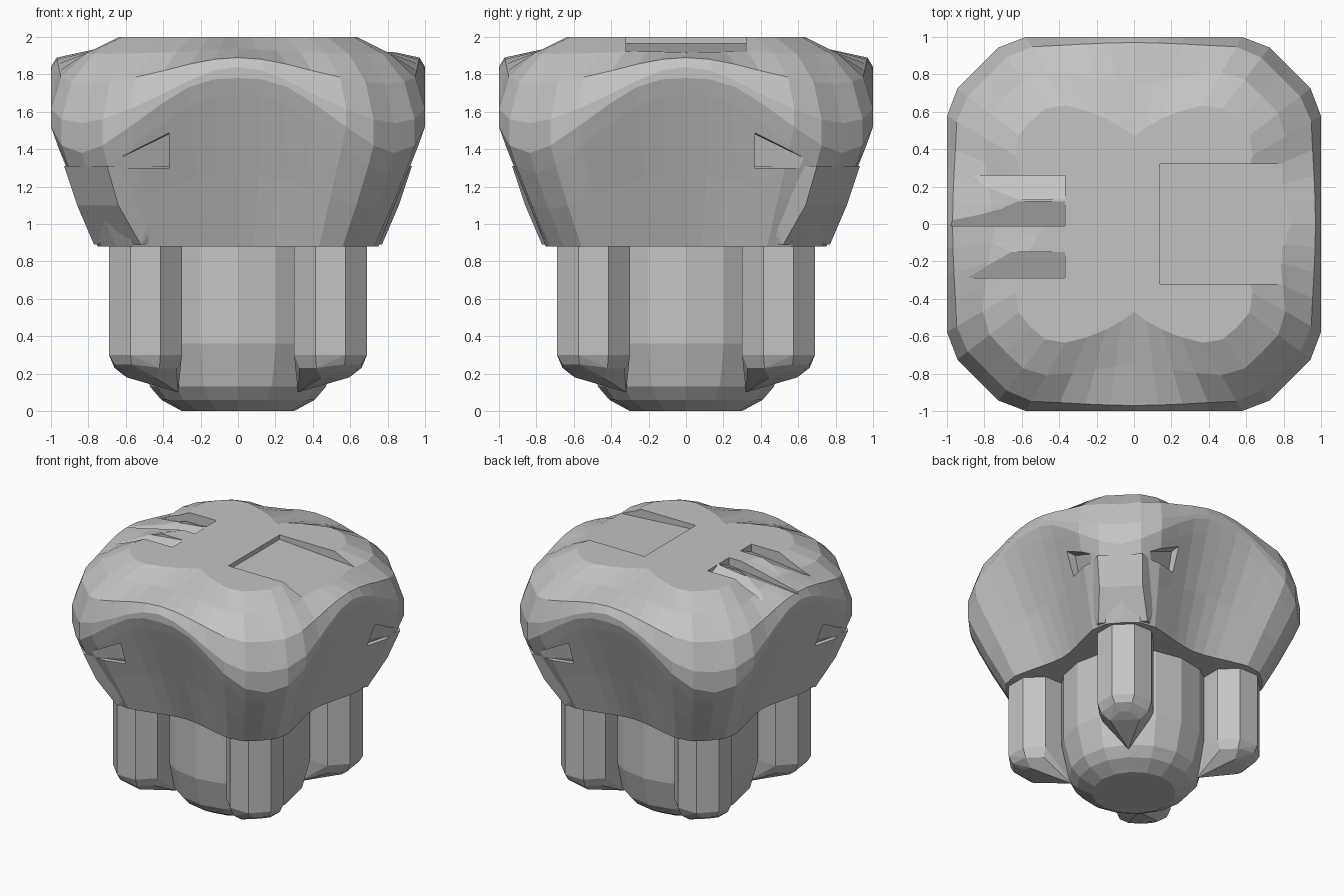
import bpy, bmesh
from math import sin, cos, tau

cube = bpy.data.objects.get("Cube")
if cube:
    bpy.data.objects.remove(cube)

grey = bpy.data.materials.new("plain grey")
grey.use_nodes = True
tone = (0.55, 0.55, 0.55, 1)
grey.diffuse_color = tone
grey.node_tree.nodes["Principled BSDF"].inputs["Base Color"].default_value = tone


def finish(bm, name):
    bmesh.ops.recalc_face_normals(bm, faces=bm.faces)
    mesh = bpy.data.meshes.new(name)
    bm.to_mesh(mesh)
    bm.free()
    mesh.materials.append(grey)
    obj = bpy.data.objects.new(name, mesh)
    bpy.context.collection.objects.link(obj)
    return obj


def hull(name, points):
    bm = bmesh.new()
    for p in points:
        bm.verts.new(p)
    bmesh.ops.convex_hull(bm, input=bm.verts)
    loose = [v for v in bm.verts if not v.link_faces]
    bmesh.ops.delete(bm, geom=loose, context='VERTS')
    return finish(bm, name)


def carve(target, cutter):
    mod = target.modifiers.new("carve", 'BOOLEAN')
    mod.operation = 'DIFFERENCE'
    mod.solver = 'EXACT'
    mod.object = cutter
    cutter.hide_render = True
    bpy.context.view_layer.objects.active = target
    bpy.ops.object.modifier_apply(modifier=mod.name)
    bpy.data.objects.remove(cutter)


def octagon(a):
    c, s = abs(cos(a)), abs(sin(a))
    return min(1 / max(c, s), 1.67 / (c + s), 1.19)


# Cap: rings blended between the recessed sides and the drooping corner lobes
# each level: side reach, side height, corner reach, corner height, blend power
levels = [(0.66, 0.88, 0.78, 0.88, 2), (0.81, 1.27, 0.88, 1.08, 3),
          (0.97, 1.69, 0.96, 1.27, 3), (1.0, 1.78, 1.0, 1.38, 3),
          (1.0, 1.84, 1.0, 1.54, 2), (0.97, 1.89, 0.94, 1.75, 2),
          (0.74, 1.94, 0.82, 1.91, 1), (0.47, 2.0, 0.66, 2.0, 1)]
SEG = 48
bm = bmesh.new()
rings = []
for fs, zs, fc, zc, power in levels:
    ring = []
    for i in range(SEG):
        a = tau * i / SEG
        w = abs(sin(2 * a)) ** power
        r = octagon(a) * (fs + (fc - fs) * w)
        ring.append(bm.verts.new((r * cos(a), r * sin(a), zs + (zc - zs) * w)))
    rings.append(ring)
for low, high in zip(rings, rings[1:]):
    for i in range(SEG):
        j = (i + 1) % SEG
        bm.faces.new((low[i], low[j], high[j], high[i]))
bm.faces.new(rings[0][::-1])
bm.faces.new(rings[-1])
cap = finish(bm, "cap")

# Wide, shallow panel on the top
carve(cap, hull("panel_cutter", [
    (x, y, z) for y in (-0.32, 0.32)
    for x, z in ((0.14, 1.965), (0.14, 2.2), (1.1, 1.9), (1.1, 2.2))]))

# Three sawtooth slots on the opposite side of the top
for y, run in ((0.26, -0.13), (-0.01, 0.13), (-0.29, 0.14)):
    carve(cap, hull("slot_cutter", [
        (x, y + dy, z - drop) for x, drop in ((-0.37, 0), (-1.1, 0.08))
        for dy, z in ((0, 2.3), (0, 1.94), (run, 2.0), (run, 2.3))]))

# Ledges below the rim on two opposite corners, each under a pair of notches
for s, label in ((1, "back_left"), (-1, "front_right")):
    ledge, notch = [], []
    for a, b, z in ((0.37, 0.84, 1.31), (0.70, 0.93, 1.31), (0.37, 0.77, 1.08),
                    (0.64, 0.86, 1.1), (0.37, 0.69, 0.9), (0.52, 0.77, 0.89)):
        ledge += [(s * a, s * b, z), (s * b, s * a, z)]
    for a, b, z in ((0.37, 0.82, 1.3), (0.37, 1.1, 1.3), (0.37, 0.86, 1.48),
                    (0.37, 1.1, 1.5), (0.74, 0.96, 1.3), (0.74, 1.1, 1.3)):
        notch.append((s * a, s * b, z))
    hull(label + "_ledge", ledge)
    carve(cap, hull("notch_cutter", notch))
    carve(cap, hull("notch_cutter", [(y, x, z) for x, y, z in notch]))

# Rounded central stem
hull("stem", [(r * cos(tau * i / 16), r * sin(tau * i / 16), z)
              for r, z in ((0.53, 0.92), (0.53, 0.36), (0.47, 0.13),
                           (0.41, 0.06), (0.3, 0))
              for i in range(16)])

# Four corner columns with bottoms sloping in to the stem
for sx in (-1, 1):
    for sy in (-1, 1):
        pts = []
        for half, bevel, z, tilt in ((0.195, 0.115, 0.89, 0), (0.195, 0.115, 0.3, 0),
                                     (0.165, 0.09, 0.23, 0.02),
                                     (0.1, 0.05, 0.18, 0.03)):
            for u in (-1, 1):
                for v in (-1, 1):
                    for p, q in ((half, half - bevel), (half - bevel, half)):
                        x, y = 0.495 + u * p, 0.495 + v * q
                        pts.append((sx * x, sy * y, z + tilt * (u + v) / 2))
        pts.append((sx * 0.32, sy * 0.32, 0.1))
        name = ("back" if sy > 0 else "front") + ("_left" if sx > 0 else "_right")
        hull(name + "_column", pts)
